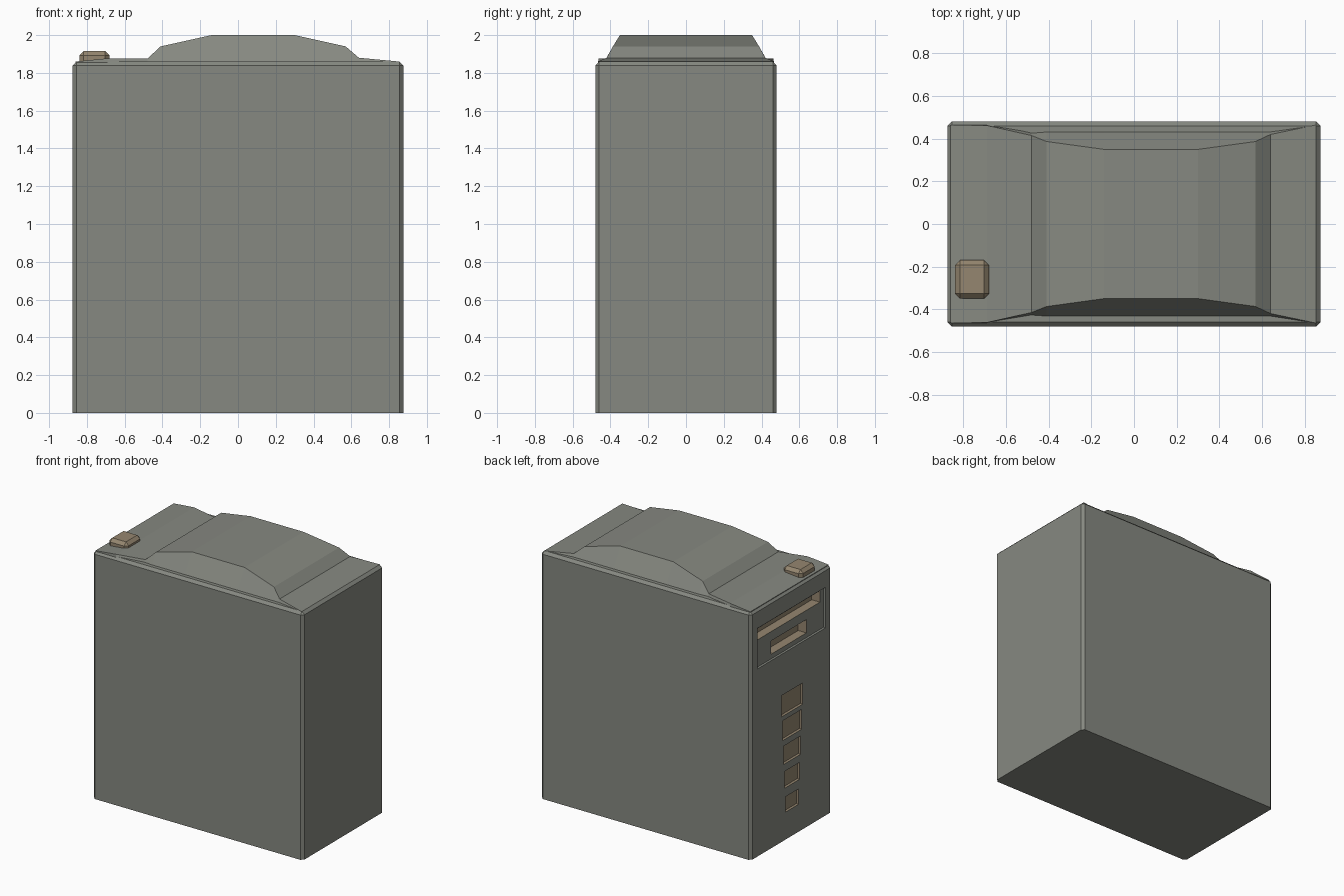
import bpy, bmesh

if "Cube" in bpy.data.objects:
    bpy.data.objects.remove(bpy.data.objects["Cube"])

tan = bpy.data.materials.new("tan_plastic")
tan.diffuse_color = (0.30, 0.24, 0.16, 1)
tan.use_nodes = True
tan.node_tree.nodes["Principled BSDF"].inputs["Base Color"].default_value = tan.diffuse_color
grey = bpy.data.materials.new("case_grey")
grey.diffuse_color = (0.24, 0.25, 0.22, 1)
grey.use_nodes = True
grey.node_tree.nodes["Principled BSDF"].inputs["Base Color"].default_value = grey.diffuse_color


def finish(name, bm, mat):
    bmesh.ops.recalc_face_normals(bm, faces=bm.faces)
    me = bpy.data.meshes.new(name)
    bm.to_mesh(me)
    bm.free()
    me.materials.append(mat)
    ob = bpy.data.objects.new(name, me)
    bpy.context.collection.objects.link(ob)
    return ob


def box(name, x, y, z, mat, bevel=0.0):
    """Box from three (min, max) ranges; bevels all edges except the base."""
    bm = bmesh.new()
    bmesh.ops.create_cube(bm, size=1)
    for v in bm.verts:
        v.co = [r[0] + (c + 0.5) * (r[1] - r[0]) for c, r in zip(v.co, (x, y, z))]
    if bevel:
        edges = [e for e in bm.edges if max(v.co.z for v in e.verts) > z[0] + 1e-4]
        bmesh.ops.bevel(bm, geom=edges, offset=bevel, segments=1, affect='EDGES')
    return finish(name, bm, mat)


def cut(target, x, y, z, mat):
    """Carve a box out of the target; the cavity takes the cutter's colour."""
    cutter = box("cutter", x, y, z, mat)
    cutter.hide_render = True
    mod = target.modifiers.new("cut", 'BOOLEAN')
    mod.operation = 'DIFFERENCE'
    mod.solver = 'EXACT'
    mod.material_mode = 'TRANSFER'
    mod.object = cutter
    bpy.context.view_layer.objects.active = target
    bpy.ops.object.modifier_apply(modifier=mod.name)
    bpy.data.objects.remove(cutter)


# Main case
case = box("case_body", (-0.875, 0.875), (-0.48, 0.48), (0, 1.86), grey, 0.02)

# Drive bay panel and its two slots on the -x face
cut(case, (-1, -0.858), (-0.41, 0.40), (1.41, 1.715), grey)
cut(case, (-1, -0.79), (-0.365, 0.38), (1.615, 1.70), tan)
cut(case, (-1, -0.79), (-0.205, 0.215), (1.445, 1.545), tan)

# Column of five shrinking vents
for i in range(5):
    zc = 1.02 - 0.189 * i
    hy, hz = 0.125 - 0.012 * i, 0.08 - 0.0055 * i
    cut(case, (-1, -0.855), (-0.012 - hy, -0.012 + hy), (zc - hz, zc + hz), tan)

# Domed lid, lofted along x: x, top height, half width at top, half width at base
sections = [(-0.86, 1.86, 0.465, 0.465), (-0.69, 1.877, 0.462, 0.465),
            (-0.48, 1.875, 0.415, 0.43), (-0.41, 1.94, 0.387, 0.435),
            (-0.14, 2.0, 0.35, 0.435), (0.30, 2.0, 0.35, 0.435),
            (0.57, 1.94, 0.387, 0.435), (0.64, 1.88, 0.42, 0.435),
            (0.855, 1.86, 0.465, 0.465)]
bm = bmesh.new()
rings = [[bm.verts.new(p) for p in ((x, -b, 1.855), (x, -t, z), (x, t, z), (x, b, 1.855))]
         for x, z, t, b in sections]
for r, s in zip(rings, rings[1:]):
    for k in range(4):
        bm.faces.new((r[k], r[(k + 1) % 4], s[(k + 1) % 4], s[k]))
bm.faces.new(rings[0])
bm.faces.new(rings[-1])
finish("domed_lid", bm, grey)

# Power button
box("power_button", (-0.84, -0.68), (-0.35, -0.17), (1.85, 1.915), tan, 0.023)
